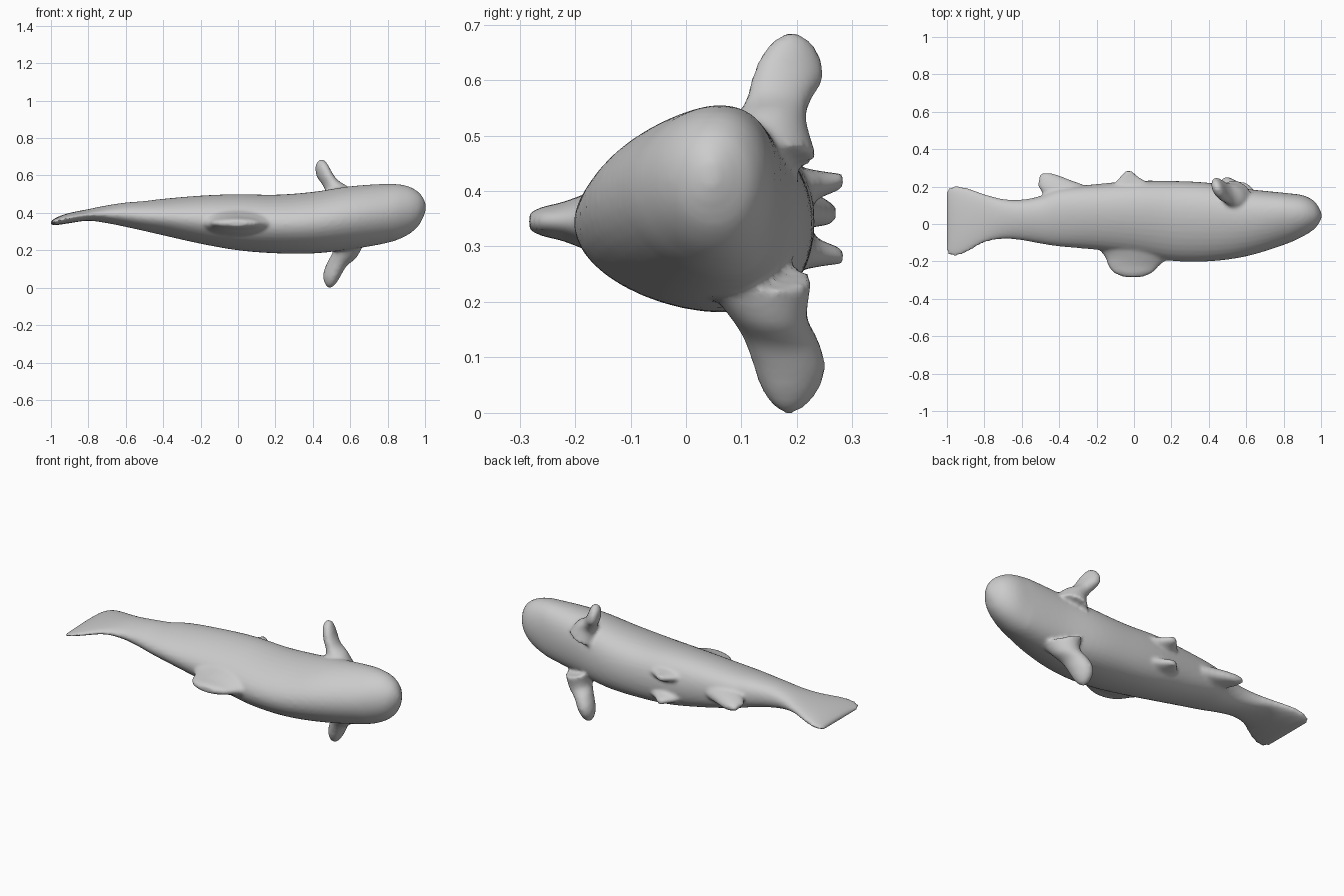
import bpy, bmesh, math
from mathutils import Vector

if "Cube" in bpy.data.objects:
    bpy.data.objects.remove(bpy.data.objects["Cube"], do_unlink=True)

skin = bpy.data.materials.new("grey_skin")
skin.use_nodes = True
skin.diffuse_color = (0.6, 0.6, 0.6, 1)
skin.node_tree.nodes["Principled BSDF"].inputs["Base Color"].default_value = (0.6, 0.6, 0.6, 1)


def spline(rows, steps=5):
    """Smooth Catmull-Rom interpolation of equal-length rows."""
    out = []
    for i in range(len(rows) - 1):
        a, b = rows[max(i - 1, 0)], rows[i]
        c, d = rows[i + 1], rows[min(i + 2, len(rows) - 1)]
        for s in range(steps):
            t = s / steps
            out.append([0.5 * (2 * q + (r - p) * t + (2 * p - 5 * q + 4 * r - w) * t * t
                               + (3 * q - p - 3 * r + w) * t ** 3)
                        for p, q, r, w in zip(a, b, c, d)])
    return out + [list(rows[-1])]


def loft(bm, rings):
    """Skin a closed, capped tube over rings of points."""
    rows = [[bm.verts.new(p) for p in ring] for ring in rings]
    n = len(rows[0])
    for a, b in zip(rows, rows[1:]):
        for i in range(n):
            bm.faces.new((a[i], a[(i + 1) % n], b[(i + 1) % n], b[i]))
    bm.faces.new(rows[0][::-1])
    bm.faces.new(rows[-1])


def fin(bm, rows, chord, thick):
    """Flat fin: rows are centre x, y, z, half chord, half thickness."""
    u, v = Vector(chord).normalized(), Vector(thick).normalized()
    rings = []
    for x, y, z, a, b in spline(rows):
        rings.append([Vector((x, y, z)) + u * a * math.cos(t) + v * b * math.sin(t)
                      for t in (math.tau * i / 24 for i in range(24))])
    loft(bm, rings)


bm = bmesh.new()

# Body and tail fluke: x, back y, belly y, low z, high z
body = [(-1.0, -.165, .185, .333, .358), (-.96, -.175, .202, .336, .38),
        (-.9, -.155, .195, .345, .4), (-.8, -.1, .16, .358, .42), (-.7, -.08, .133, .345, .44),
        (-.6, -.087, .13, .325, .455), (-.5, -.105, .15, .303, .463), (-.4, -.12, .19, .28, .475),
        (-.2, -.138, .213, .235, .492), (0, -.165, .23, .2, .5), (.2, -.197, .23, .184, .497),
        (.4, -.2, .22, .183, .512), (.6, -.173, .188, .205, .542), (.8, -.112, .167, .24, .555),
        (.9, -.068, .154, .278, .545), (.96, -.03, .125, .325, .515), (.99, .005, .085, .375, .48),
        (1.003, .035, .055, .41, .45)]
rings = []
for x, y0, y1, z0, z1 in spline(body):
    yc, zc, ry, rz = (y0 + y1) / 2, (z0 + z1) / 2, (y1 - y0) / 2, (z1 - z0) / 2
    k = 0.25 if x < 0.8 else 0.25 * max(0, (1 - x) / 0.2)
    rings.append([(x, yc + ry * (math.cos(t) + k * math.sin(t) ** 2), zc + rz * math.sin(t))
                  for t in (math.tau * i / 40 for i in range(40))])
loft(bm, rings)

# Pectoral fins, one on each flank
fin(bm, [(.55, .13, .45, .11, .09), (.53, .145, .52, .075, .06), (.495, .165, .56, .064, .04),
         (.465, .182, .6, .07, .036), (.45, .187, .64, .058, .032), (.443, .188, .668, .036, .024),
         (.44, .188, .685, .008, .008)], (-.4, .9, 0), (.9, .4, .35))
fin(bm, [(.58, .12, .25, .11, .09), (.57, .145, .18, .075, .065), (.535, .17, .135, .07, .05),
         (.51, .185, .09, .068, .046), (.495, .187, .05, .056, .04), (.488, .185, .018, .034, .026),
         (.485, .184, .0, .008, .008)], (-.3, .95, 0), (.95, .3, -.35))

# Dorsal fin
fin(bm, [(.03, -.1, .35, .25, .08), (.02, -.17, .345, .18, .055), (0, -.22, .345, .14, .036),
         (-.005, -.26, .345, .105, .026), (-.005, -.283, .345, .05, .015)], (1, 0, 0), (0, 0, 1))

# Anal fin, swept back
fin(bm, [(-.33, .15, .375, .15, .055), (-.38, .2, .37, .13, .04), (-.425, .235, .365, .085, .03),
         (-.455, .26, .36, .052, .02), (-.465, .27, .36, .025, .012)], (1, 0, 0), (0, 0, 1))

# Pair of pelvic fins
for side in (-1, 1):
    z = .35
    fin(bm, [(.0, .15, z + side * .05, .13, .05), (-.01, .21, z + side * .058, .1, .034),
             (-.025, .25, z + side * .063, .052, .022), (-.03, .284, z + side * .068, .016, .014)],
        (1, 0, 0), (0, 0, 1))

bmesh.ops.recalc_face_normals(bm, faces=bm.faces)
mesh = bpy.data.meshes.new("fish_body")
bm.to_mesh(mesh)
bm.free()
mesh.materials.append(skin)
fish = bpy.data.objects.new("fish_body", mesh)
bpy.context.collection.objects.link(fish)

# Fuse the fins into the body and soften the joins
fuse = fish.modifiers.new("fuse", "REMESH")
fuse.mode = "VOXEL"
fuse.voxel_size = 0.01
fuse.use_smooth_shade = True
soft = fish.modifiers.new("soften", "SMOOTH")
soft.factor = 0.5
soft.iterations = 4
